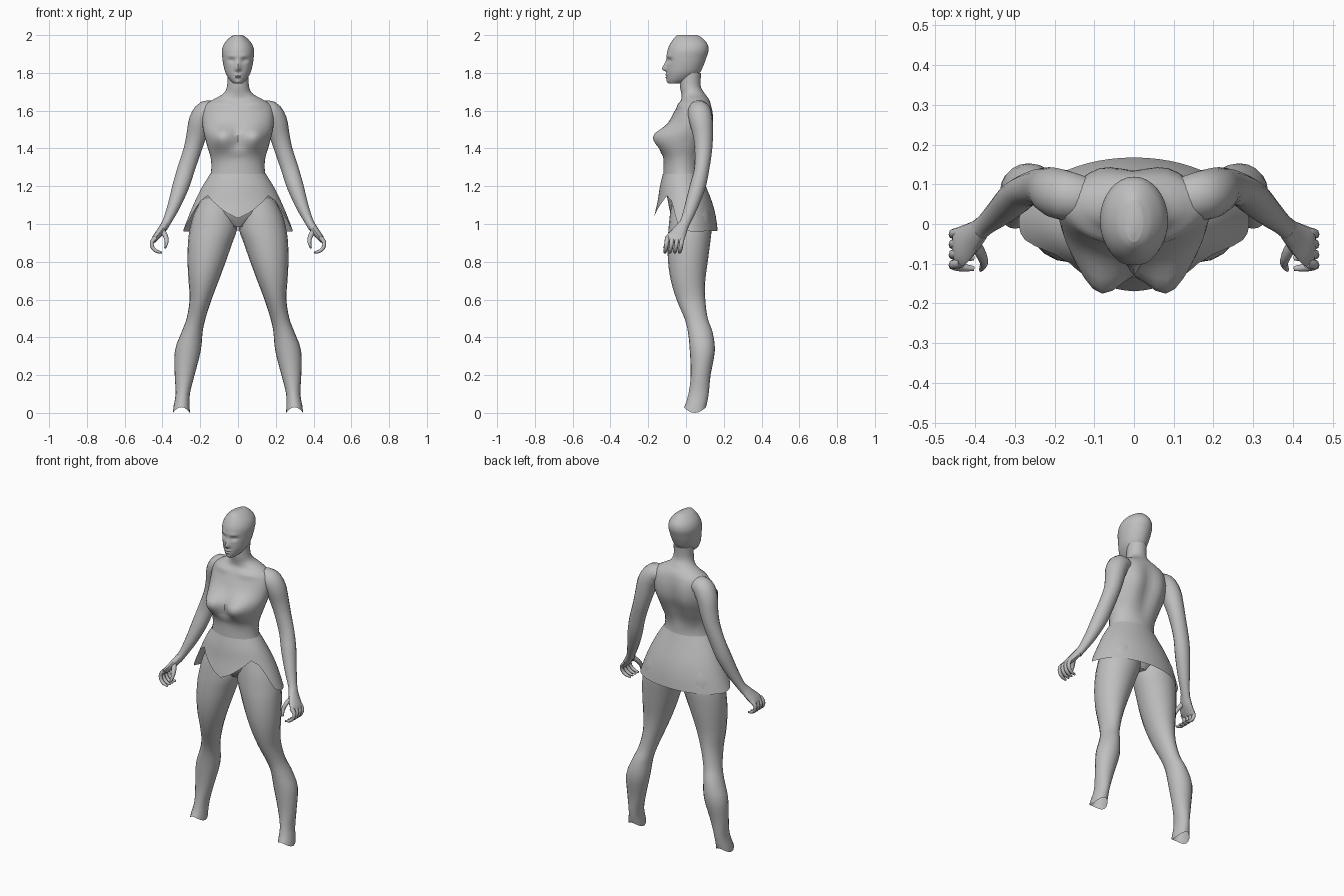
import bpy, bmesh, math
from mathutils import Vector

if "Cube" in bpy.data.objects:
    bpy.data.objects.remove(bpy.data.objects["Cube"])

grey = bpy.data.materials.new("plain grey")
grey.diffuse_color = (0.52, 0.52, 0.52, 1)
grey.use_nodes = True
grey.node_tree.nodes["Principled BSDF"].inputs["Base Color"].default_value = grey.diffuse_color


def refine(rows, n):
    """Smoothly interpolate a table of rows (Catmull-Rom)."""
    out = []
    for i in range(len(rows) - 1):
        a, b, c, d = (rows[max(i - 1, 0)], rows[i], rows[i + 1],
                      rows[min(i + 2, len(rows) - 1)])
        for k in range(n):
            t = k / n
            out.append([q + 0.5 * t * (r - p + t * (2*p - 5*q + 4*r - s + t * (3*(q - r) + s - p)))
                        for p, q, r, s in zip(a, b, c, d)])
    out.append(list(rows[-1]))
    return out


def loft(name, rings, cap_start=True, cap_end=True):
    """Skin a list of closed rings into one smooth object."""
    bm = bmesh.new()
    vs = [[bm.verts.new(p) for p in r] for r in rings]
    n = len(vs[0])
    for lo, hi in zip(vs, vs[1:]):
        for i in range(n):
            j = (i + 1) % n
            bm.faces.new((lo[i], lo[j], hi[j], hi[i]))
    if cap_start:
        bm.faces.new(vs[0][::-1])
    if cap_end:
        bm.faces.new(vs[-1])
    bmesh.ops.recalc_face_normals(bm, faces=bm.faces)
    me = bpy.data.meshes.new(name)
    bm.to_mesh(me)
    bm.free()
    me.materials.append(grey)
    ob = bpy.data.objects.new(name, me)
    bpy.context.collection.objects.link(ob)
    bpy.ops.object.select_all(action='DESELECT')
    ob.select_set(True)
    bpy.context.view_layer.objects.active = ob
    bpy.ops.object.shade_smooth_by_angle(angle=math.radians(50))
    return ob


def oval(z, w, yf, yb, sides, cx=0.0):
    """Horizontal oval, first point at the front, counter-clockwise."""
    cy, ry = (yf + yb) / 2, (yb - yf) / 2
    return [Vector((cx + w * math.sin(2 * math.pi * i / sides),
                    cy - ry * math.cos(2 * math.pi * i / sides), z)) for i in range(sides)]


def push(rings, bumps):
    """Raise soft bumps (x, z, x size, size below, size above, height) on the front."""
    for r in rings:
        cy = sum(p.y for p in r) / len(r)
        for p in r:
            if p.y < cy:
                dy = 0
                for bx, bz, sx, lo, hi, h in bumps:
                    sz = hi if p.z > bz else lo
                    dy += h * math.exp(-((abs(p.x) - bx) / sx) ** 2 - ((p.z - bz) / sz) ** 2)
                p.y -= dy


def tube(name, path, sides, n=3, caps=(True, True)):
    """Tube along (x, y, z, radius across, radius in depth)."""
    rows = refine(path, n)
    pts = [Vector(r[:3]) for r in rows]
    rings = []
    for i, r in enumerate(rows):
        t = (pts[min(i + 1, len(pts) - 1)] - pts[max(i - 1, 0)]).normalized()
        u = Vector((0, 1, 0)).cross(t).normalized()
        v = t.cross(u)
        rings.append([pts[i] + u * r[3] * math.cos(2 * math.pi * k / sides)
                      + v * r[4] * math.sin(2 * math.pi * k / sides) for k in range(sides)])
    return loft(name, rings, *caps)


# Torso and neck: z, half width, front y, back y
torso = [(0.985, .05, -.04, .08), (1.05, .16, -.08, .12), (1.14, .195, -.10, .115),
         (1.2, .178, -.12, .10), (1.26, .146, -.12, .078), (1.34, .143, -.118, .08),
         (1.42, .165, -.12, .105), (1.5, .185, -.105, .135), (1.57, .19, -.075, .142),
         (1.625, .178, -.045, .135), (1.66, .13, -.025, .122), (1.69, .078, -.025, .1),
         (1.73, .058, -.032, .078), (1.80, .056, -.035, .08)]
rings = [oval(*r, 40) for r in refine(torso, 4)]
push(rings, [(.088, 1.465, .07, .075, .05, .075),    # bust
             (0, 1.385, .035, .015, .012, .012),     # bodice centre knot
             (.09, 1.635, .06, .02, .02, .012)])     # collar bones
for r in rings:                                      # spine hollow and shoulder blades
    for p in r:
        if p.y > .05 and 1.3 < p.z < 1.66:
            f = math.sin(math.pi * (p.z - 1.3) / .36)
            p.y += f * (.014 * math.exp(-((abs(p.x) - .09) / .045) ** 2)
                        - .012 * math.exp(-(p.x / .03) ** 2))
loft("torso", rings)

# Head with face relief
head = [(1.743, .022, -.088, -.03), (1.765, .045, -.1, .03), (1.80, .066, -.103, .072),
        (1.84, .077, -.102, .093), (1.88, .083, -.102, .108), (1.92, .085, -.098, .119),
        (1.955, .073, -.083, .112), (1.985, .047, -.062, .085), (2.0, .022, -.045, .06)]
rings = [oval(*r, 56) for r in refine(head, 6)]
push(rings, [(0, 1.818, .013, .008, .035, .026),     # nose
             (.033, 1.866, .018, .012, .012, -.012), # eye sockets
             (.033, 1.889, .025, .008, .012, .005),  # brows
             (0, 1.79, .018, .005, .005, .009),      # upper lip
             (0, 1.776, .016, .005, .005, .008),     # lower lip
             (0, 1.783, .022, .003, .003, -.006),    # mouth line
             (0, 1.753, .02, .01, .01, .007)])       # chin
loft("head", rings)

# Flared skirt, rising at the front hips and falling to a point in the middle
flare = [(1.265, .147, -.122, .08), (1.2, .188, -.138, .105), (1.12, .228, -.15, .137),
         (1.04, .262, -.168, .158), (.96, .292, -.178, .168)]
hem = [(0, 1.03), (12, 1.055), (28, 1.10), (48, 1.15), (62, 1.12), (80, .975), (100, .96), (180, .965)]
profile = refine(flare, 4)


def hem_height(a):
    for (a0, z0), (a1, z1) in zip(hem, hem[1:]):
        if a <= a1:
            return z0 + (z1 - z0) * (a - a0) / (a1 - a0)
    return hem[-1][1]


def skirt_point(i, t, sides=60):
    a = 2 * math.pi * i / sides
    z = 1.265 + (hem_height(math.degrees(min(a, 2 * math.pi - a))) - 1.265) * t
    for p, q in zip(profile, profile[1:]):
        if z >= q[0] - 1e-6:
            f = (p[0] - z) / (p[0] - q[0])
            w, yf, yb = (p[k] + (q[k] - p[k]) * f for k in (1, 2, 3))
            break
    return Vector((w * math.sin(a), (yf + yb) / 2 - (yb - yf) / 2 * math.cos(a), z))


loft("skirt", [[skirt_point(i, 1 - k / 8) for i in range(60)] for k in range(9)], False, False)

# Limb tables. Leg: z, outer x, inner x, front y, back y
leg = [(0.02, .345, .255, -.012, .105), (.1, .33, .255, .013, .12), (.2, .335, .23, .025, .13),
       (.33, .334, .197, .02, .153), (.43, .298, .187, .01, .14), (.5, .272, .172, -.008, .115),
       (.6, .256, .14, -.05, .102), (.7, .262, .102, -.08, .102), (.8, .267, .065, -.095, .115),
       (.9, .265, .03, -.097, .128), (.97, .256, .006, -.093, .135), (1.05, .235, .005, -.085, .13),
       (1.14, .19, .02, -.07, .1)]
arm = [(.11, .065, 1.60, .045, .05), (.165, .07, 1.595, .06, .062), (.2, .08, 1.545, .06, .062),
       (.22, .09, 1.47, .053, .053), (.242, .092, 1.39, .047, .046), (.275, .083, 1.29, .046, .04),
       (.303, .062, 1.2, .044, .042), (.338, .03, 1.1, .034, .036), (.373, 0, 1.02, .024, .028),
       (.395, -.02, .98, .022, .03)]

for side, s in (("right", -1), ("left", 1)):
    # Leg with an open, notched ankle end
    rings = [oval(z, (o - i) / 2, f, b, 20, s * (o + i) / 2) for z, o, i, f, b in refine(leg, 3)]
    for k, p in enumerate(rings[0]):
        p.z = .03 * math.cos(2 * math.pi * k / 20) ** 2
    loft(side + "_leg", rings, False, True)

    def limb(name, path, sides, n=3):
        tube(side + "_" + name, [(s * p[0],) + tuple(p[1:]) for p in path], sides, n)

    limb("arm", arm, 16)
    # Palm, four curled fingers and thumb
    limb("palm", [(.385, -.012, 1.0, .021, .028), (.41, -.035, .96, .021, .04),
                  (.438, -.057, .925, .017, .05), (.448, -.062, .908, .011, .046)], 12)
    for k in range(4):
        y = -.02 - .026 * k
        limb("finger_%d" % (k + 1),
             [(.435, y, .928, .013, .013), (.456, y - .004, .905, .011, .012),
              (.452, y - .008, .875, .010, .011), (.43, y - .012, .855, .009, .010),
              (.403, y - .014, .848, .005, .006)], 8, 2)
    limb("thumb", [(.40, -.05, .965, .014, .014), (.383, -.08, .935, .013, .014),
                   (.378, -.1, .905, .010, .011), (.386, -.115, .872, .005, .006)], 8, 2)
